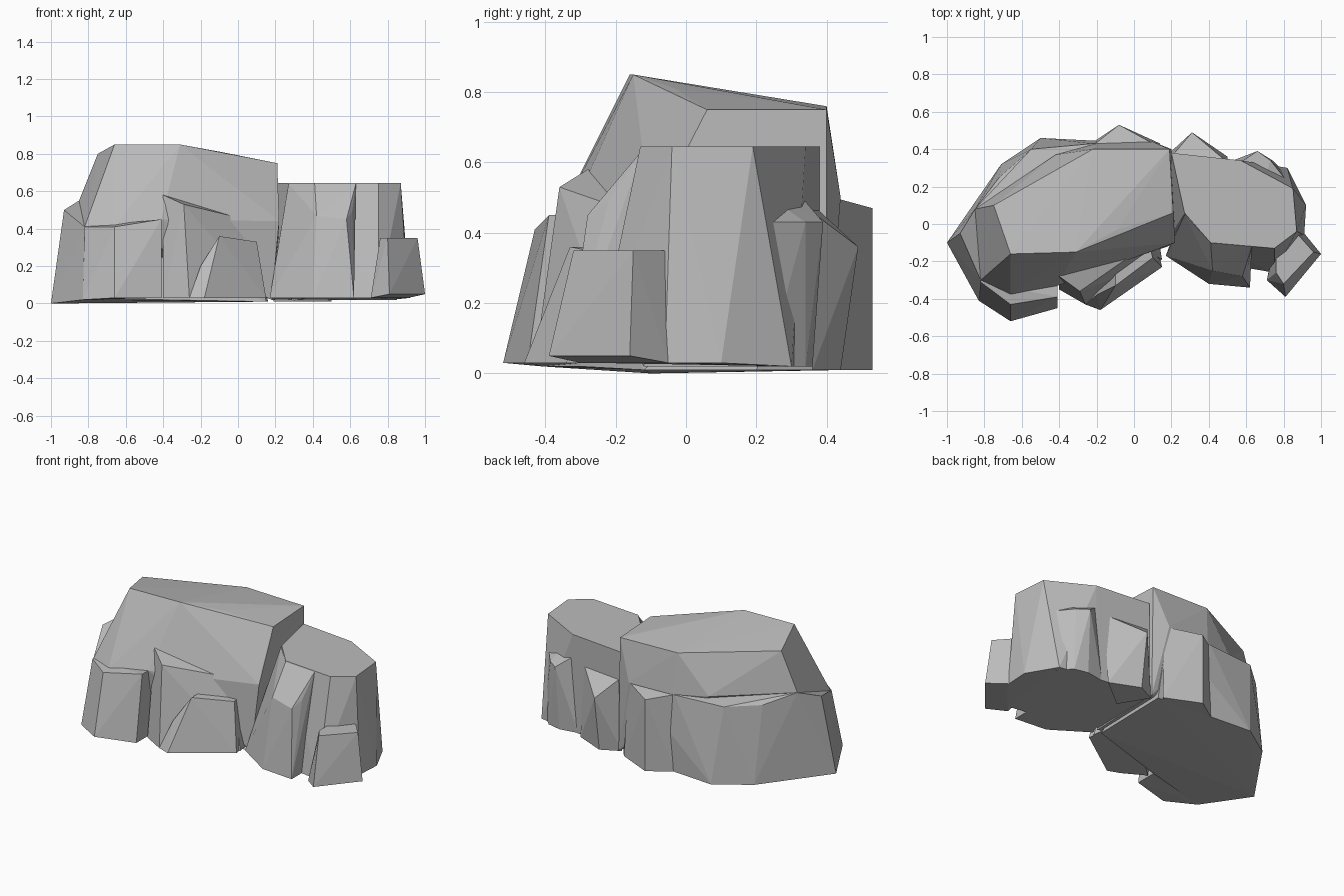
import bpy
import bmesh

# Remove the default cube only
default_cube = bpy.data.objects.get("Cube")
if default_cube:
    bpy.data.objects.remove(default_cube, do_unlink=True)

# One plain stone colour
stone = bpy.data.materials.new("grey_stone")
stone.use_nodes = True
stone_colour = (.5, .5, .5, 1)
stone.diffuse_color = stone_colour
stone.node_tree.nodes["Principled BSDF"].inputs["Base Color"].default_value = stone_colour


def level(height, *outline):
    """Place a flat outline of x, y pairs at one height."""
    return [(x, y, height) for x, y in outline]


def boulder(name, *point_groups):
    """Make a flat-faced convex chunk of rock around its corner points."""
    mesh = bpy.data.meshes.new(name)
    bm = bmesh.new()
    for group in point_groups:
        for corner in group:
            bm.verts.new(corner)
    hull = bmesh.ops.convex_hull(bm, input=bm.verts[:])
    unused = set(hull["geom_interior"]) | set(hull["geom_unused"])
    spare = [item for item in unused if isinstance(item, bmesh.types.BMVert)]
    bmesh.ops.delete(bm, geom=spare, context="VERTS")
    bmesh.ops.recalc_face_normals(bm, faces=bm.faces[:])
    bm.to_mesh(mesh)
    bm.free()
    mesh.materials.append(stone)
    rock = bpy.data.objects.new(name, mesh)
    bpy.context.scene.collection.objects.link(rock)
    return rock


# Tall upper crag with a sloping roof
boulder(
    "tall_crag",
    [(-.66, -.16, .85), (-.31, -.15, .85), (-.09, -.03, .81), (.21, .06, .75)],
    [(.19, .4, .75), (-.22, .4, .76), (-.75, .1, .8)],
    [(-.82, -.3, .41), (-.66, -.38, .41), (-.41, -.33, .45), (.04, -.12, .45)],
    [(.22, -.1, .44), (-.85, .08, .55), (-.42, .37, .52), (-.2, .43, .5)],
    level(.5, (.1, .44)),
    level(.02, (.18, -.12), (.2, .4)),
)

# Broad lower mass behind the tall crag
boulder(
    "back_base",
    [(-.85, .08, .55), (-.82, -.3, .41)],
    level(.5, (-.93, -.05), (-.72, .25), (-.55, .4), (-.22, .43), (.1, .43)),
    level(.01, (-.71, .32), (-.5, .46), (-.25, .44), (.16, .41), (.15, -.12)),
    [(-1, -.1, 0), (-.83, -.41, .02), (-.4, -.3, .02)],
)

# Stepped shelf at the front
boulder(
    "front_shelf",
    level(.41, (-.82, -.31), (-.66, -.43), (-.75, -.1)),
    level(.45, (-.41, -.39), (-.41, -.2)),
    level(.03, (-.66, -.52), (-.41, -.45), (-.41, -.2)),
    level(.02, (-.83, -.41), (-.85, -.1)),
)

# Wedge leaning on the middle of the front
boulder(
    "middle_buttress",
    [(-.4, -.28, .58), (-.29, -.36, .53), (.04, -.13, .45), (0, .1, .45)],
    level(.03, (-.4, -.35), (-.26, -.43), (.15, -.19), (.1, .1)),
)

# Small arched slab at the foot of the wedge
boulder(
    "front_slab",
    level(.36, (-.1, -.33), (-.1, -.22)),
    level(.33, (.1, -.18), (.08, -.1)),
    level(.2, (-.2, -.38)),
    level(.03, (-.26, -.43), (-.18, -.46), (.15, -.23), (.12, -.1), (-.2, -.25)),
)

# Lower flat-topped crag
boulder(
    "low_crag",
    level(.645, (.27, .06), (.41, -.1), (.75, -.13), (.87, -.04)),
    level(.645, (.85, .19), (.57, .34), (.2, .38)),
    level(.03, (.17, -.1), (.4, -.2), (.75, -.26), (.91, -.06), (.92, .1)),
    level(.02, (.82, .3), (.57, .34), (.2, .38)),
)

# Projecting rib on the front of the low crag
boulder(
    "low_buttress",
    level(.64, (.27, .05), (.41, -.1), (.63, -.12)),
    [(.42, -.25, .47), (.58, -.28, .45), (.61, -.22, .49)],
    level(.03, (.17, -.17), (.4, -.32), (.62, -.34), (.62, -.1), (.25, .05)),
)

# Block at the outer front corner
boulder(
    "corner_block",
    level(.35, (.76, -.26), (.8, -.32), (.96, -.15), (.88, -.06), (.76, -.1)),
    level(.05, (.81, -.39), (1, -.16)),
    level(.03, (.71, -.3), (.91, -.05), (.75, -.1)),
)

# Tapering spurs along the back
boulder(
    "tall_back_spur",
    level(.5, (-.22, .42), (.12, .42), (-.08, .4)),
    level(.47, (-.08, .53)),
    level(.01, (-.08, .53), (-.23, .43), (.14, .43), (0, .3)),
)
boulder(
    "middle_back_spur",
    level(.48, (.2, .36), (.5, .33)),
    level(.36, (.31, .49)),
    level(.01, (.31, .44), (.19, .38), (.5, .36), (.3, .2)),
)
boulder(
    "outer_back_spur",
    level(.5, (.57, .33), (.7, .24)),
    level(.43, (.66, .39), (.73, .34), (.84, .2)),
    level(.02, (.53, .34), (.65, .36), (.74, .34), (.85, .23), (.6, .2)),
)
